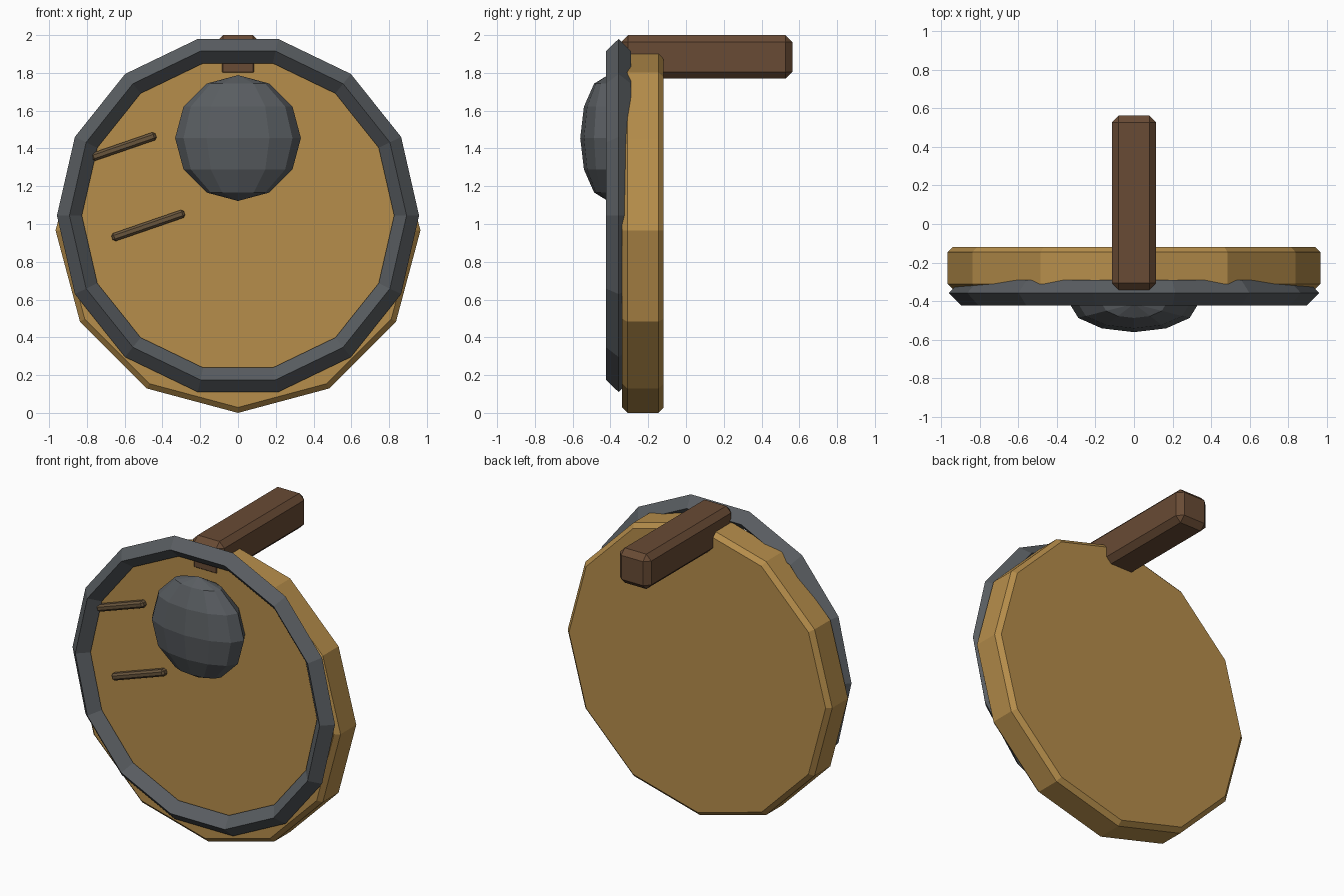
import bpy
from math import pi, radians

if "Cube" in bpy.data.objects:
    bpy.data.objects.remove(bpy.data.objects["Cube"])


def material(name, rgb):
    m = bpy.data.materials.new(name)
    m.diffuse_color = (*rgb, 1)
    m.use_nodes = True
    m.node_tree.nodes["Principled BSDF"].inputs["Base Color"].default_value = m.diffuse_color
    return m


WOOD = material("light_wood", (0.47, 0.27, 0.07))
DARK = material("dark_wood", (0.14, 0.07, 0.035))
IRON = material("iron", (0.10, 0.11, 0.12))
GRAIN = material("grain_wood", (0.14, 0.09, 0.045))


def finish(name, mat, bevel=0.0):
    """Name the active object, colour it and chamfer its sharp edges."""
    ob = bpy.context.object
    ob.name = name
    ob.data.materials.append(mat)
    bpy.ops.object.transform_apply(location=False, rotation=True, scale=True)
    if bevel:
        mod = ob.modifiers.new("chamfer", 'BEVEL')
        mod.width = bevel
        mod.segments = 1
        mod.limit_method = 'ANGLE'
        mod.angle_limit = radians(60)
    return ob


def box(name, mat, loc, size, bevel, tilt=0.0):
    bpy.ops.mesh.primitive_cube_add(size=1, location=loc, rotation=(0, tilt, 0))
    bpy.context.object.scale = size
    finish(name, mat, bevel)


# Twelve-sided wooden disc, corner pointing down
bpy.ops.mesh.primitive_cylinder_add(vertices=12, radius=0.966, depth=0.22,
                                    location=(0, -0.228, 0.966),
                                    rotation=(pi / 2, 0, 0))
finish("shield_board", WOOD, 0.028)

# Fourteen-sided rim with a diamond section
bpy.ops.mesh.primitive_torus_add(major_segments=14, minor_segments=4,
                                 major_radius=0.8925, minor_radius=0.066,
                                 location=(0, -0.357, 1.045),
                                 rotation=(pi / 2, 0, 0))
finish("iron_rim", IRON)

# Flattened boss
bpy.ops.mesh.primitive_uv_sphere_add(segments=12, ring_count=6, radius=0.333,
                                     location=(0, -0.413, 1.455))
bpy.context.object.scale = (1, 0.147 / 0.333, 1)
finish("boss", IRON)

# Beam running backwards from the top of the board
box("beam", DARK, (0, 0.11, 1.885), (0.23, 0.905, 0.23), 0.036)

# Raised grain strips on the front
for i, (x, z, length) in enumerate([(-0.605, 1.41, 0.36), (-0.475, 0.992, 0.405)]):
    box(f"grain_strip_{i + 1}", GRAIN, (x, -0.35, z), (length, 0.05, 0.044),
        0.012, radians(-19))
